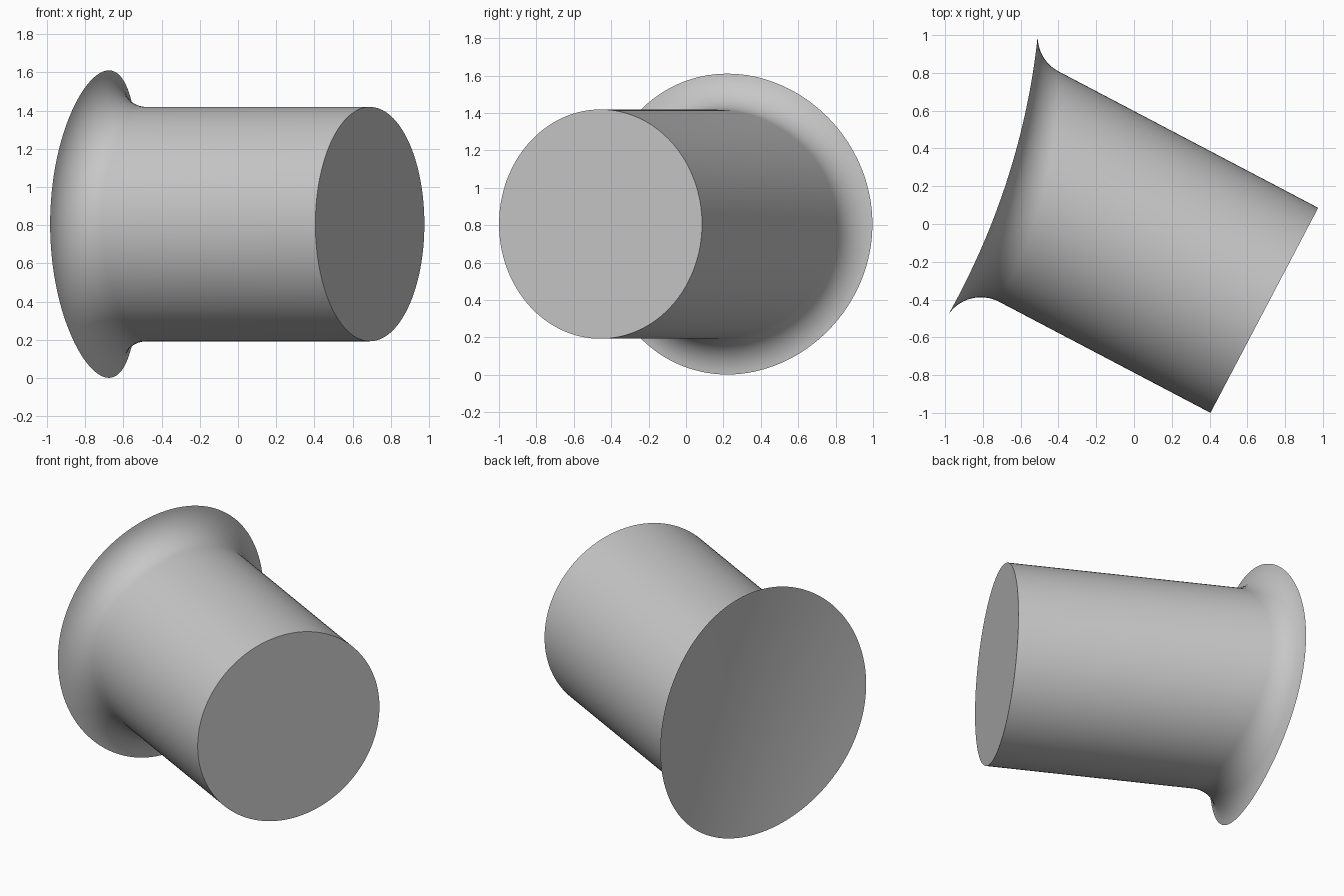
import bpy, bmesh, math
from mathutils import Vector

if "Cube" in bpy.data.objects:
    bpy.data.objects.remove(bpy.data.objects["Cube"])

# Key dimensions: a pipe meeting a large barrel-shaped wall with a fillet
SEGS, ARC_STEPS, DISC_RINGS = 128, 14, 12
PIPE_R, FILLET_R = 0.613, 0.208
WALL_R, BULGE_R = 2.75, 10                     # wall radius across and upright
CAP = Vector((0.69, -0.457, 0.806))            # centre of the flat end
WALL = Vector((-3.259, 1.064, 0.806))          # middle of the wall's upright axis
AXIS = Vector((-0.885, 0.465, 0)).normalized()  # from flat end to wall
SIDE = Vector((AXIS.y, -AXIS.x, 0))
UP = Vector((0, 0, 1))


def reach_wall(point, gap=0):
    """Move point along AXIS to the wall, or to a gap in front of it."""
    p = point - WALL
    bulge = BULGE_R + gap
    radius = WALL_R - BULGE_R + math.sqrt(bulge * bulge - p.z * p.z)
    p.z = 0
    b = p.dot(AXIS)
    return point + AXIS * (-b - math.sqrt(b * b - p.length_squared + radius * radius))


def section(angle):
    """One lengthwise line: flat end, pipe, fillet, then the curved end."""
    out = SIDE * math.cos(angle) + UP * math.sin(angle)
    ball = reach_wall(CAP + out * (PIPE_R + FILLET_R), FILLET_R)
    to_wall = WALL - ball
    rise = to_wall.z / (BULGE_R + FILLET_R)
    to_wall.z = 0
    to_wall = to_wall.normalized() * math.sqrt(1 - rise * rise) + UP * rise
    line = [CAP + out * PIPE_R]
    line += [ball + (-out).slerp(to_wall, i / ARC_STEPS) * FILLET_R
             for i in range(ARC_STEPS + 1)]
    # Inner rings of the curved end lie on the wall
    offset = line[-1] - CAP
    offset -= AXIS * offset.dot(AXIS)
    line += [reach_wall(CAP + offset * (1 - i / DISC_RINGS))
             for i in range(1, DISC_RINGS)]
    return line


# Pipe with flared foot
bm = bmesh.new()
lines = [[bm.verts.new(p) for p in section(math.tau * i / SEGS)]
         for i in range(SEGS)]
centre = bm.verts.new(reach_wall(CAP))
for a, b in zip(lines, lines[1:] + lines[:1]):
    for i in range(len(a) - 1):
        bm.faces.new((a[i], b[i], b[i + 1], a[i + 1]))
    bm.faces.new((a[-1], b[-1], centre))
bm.faces.new([line[0] for line in lines])
bmesh.ops.recalc_face_normals(bm, faces=bm.faces)

mesh = bpy.data.meshes.new("flared_pipe")
bm.to_mesh(mesh)
bm.free()
pipe = bpy.data.objects.new("flared_pipe", mesh)
bpy.context.collection.objects.link(pipe)

# Plain grey material
grey = bpy.data.materials.new("plain_grey")
grey.use_nodes = True
colour = (0.57, 0.57, 0.57, 1)
grey.diffuse_color = colour
grey.node_tree.nodes["Principled BSDF"].inputs["Base Color"].default_value = colour
mesh.materials.append(grey)

bpy.ops.object.select_all(action="DESELECT")
pipe.select_set(True)
bpy.context.view_layer.objects.active = pipe
bpy.ops.object.shade_smooth_by_angle(angle=math.radians(35))
